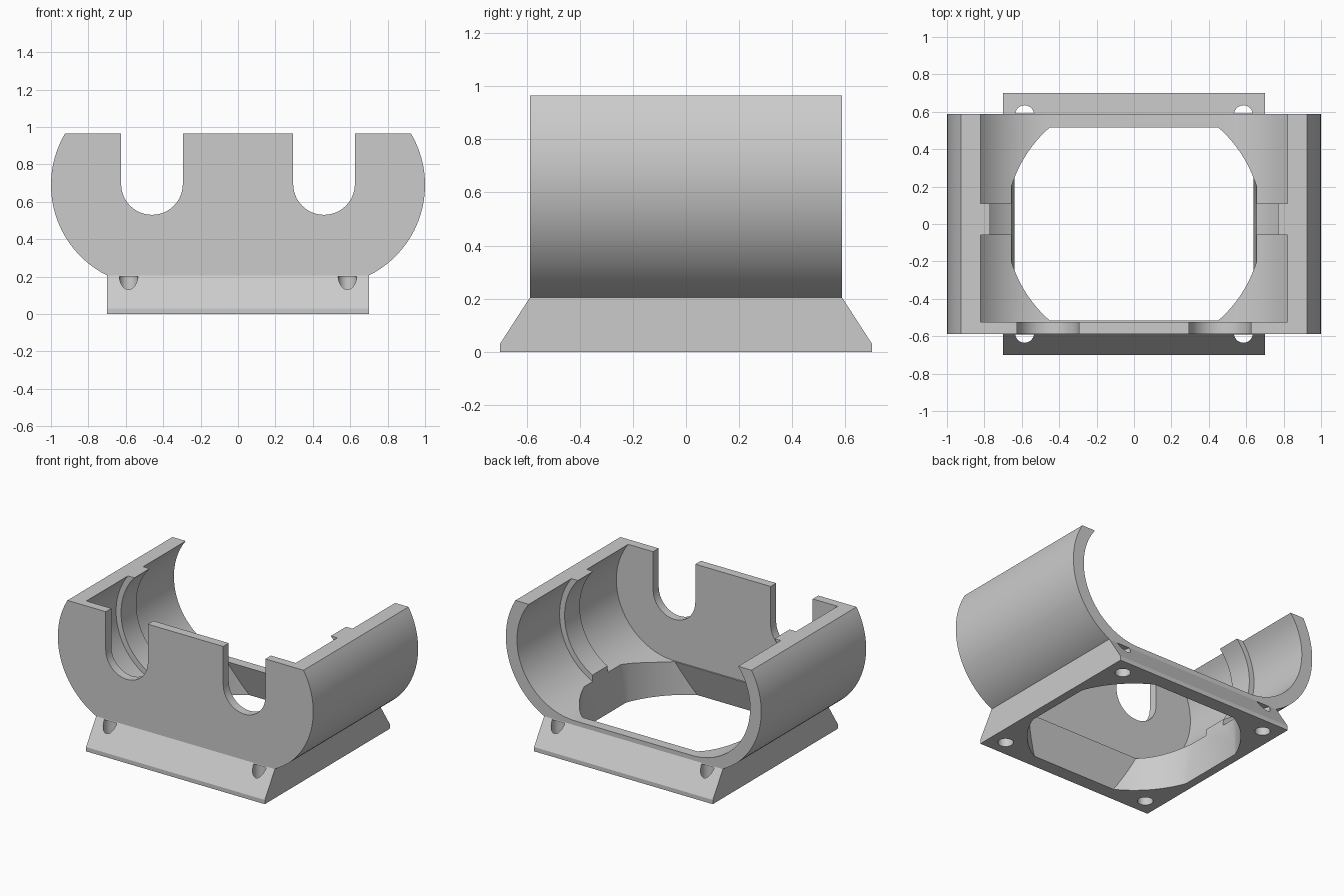
import bpy, bmesh, math
from mathutils import Vector

if "Cube" in bpy.data.objects:
    bpy.data.objects.remove(bpy.data.objects["Cube"])

CX, CZ = 0.46, 0.69          # centres of the rounded sides
TOP = 0.965                  # height of the open rim
BACK = 0.587                 # half depth of the housing

grey = bpy.data.materials.new("light_grey")
grey.use_nodes = True
grey.diffuse_color = (0.6, 0.6, 0.6, 1)
grey.node_tree.nodes["Principled BSDF"].inputs["Base Color"].default_value = (0.6, 0.6, 0.6, 1)


def finish(name, bm):
    bmesh.ops.recalc_face_normals(bm, faces=bm.faces)
    mesh = bpy.data.meshes.new(name)
    bm.to_mesh(mesh)
    bm.free()
    ob = bpy.data.objects.new(name, mesh)
    bpy.context.collection.objects.link(ob)
    mesh.materials.append(grey)
    return ob


def prism(name, pts, axis, a, b):
    """Extrude a 2D outline along y (outline in x,z) or x (outline in y,z)."""
    bm = bmesh.new()
    put = (lambda p, t: (p[0], t, p[1])) if axis == "y" else (lambda p, t: (t, p[0], p[1]))
    face = bm.faces.new([bm.verts.new(put(p, a)) for p in pts])
    new = bmesh.ops.extrude_face_region(bm, geom=[face])["geom"]
    step = Vector(put((0, 0), b - a))
    bmesh.ops.translate(bm, vec=step, verts=[v for v in new if isinstance(v, bmesh.types.BMVert)])
    return finish(name, bm)


def cylinder(bm, r, x, y, z0, z1, n):
    ret = bmesh.ops.create_cone(bm, cap_ends=True, segments=n, radius1=r, radius2=r, depth=z1 - z0)
    bmesh.ops.translate(bm, vec=(x, y, (z0 + z1) / 2), verts=ret["verts"])


def cradle(r, rise=0.0, n=40):
    """Flat-bottomed outline with round sides, cut off at the rim."""
    start = math.asin((TOP - CZ) / r)
    right = []
    for i in range(n + 1):
        t = start + (-math.pi / 2 - start) * i / n
        right.append((CX + r * math.cos(t), CZ + r * math.sin(t)))
    if rise:
        right.insert(0, (right[0][0], TOP + rise))
    return right + [(-x, z) for x, z in reversed(right)]


def combine(target, other, operation):
    mod = target.modifiers.new("combine", "BOOLEAN")
    mod.object, mod.operation, mod.solver = other, operation, "EXACT"
    dg = bpy.context.evaluated_depsgraph_get()
    mesh = bpy.data.meshes.new_from_object(target.evaluated_get(dg))
    target.modifiers.clear()
    target.data = mesh
    bpy.data.objects.remove(other)


# outer shell
housing = prism("cradle_housing", cradle(0.54), "y", -BACK, BACK)

# flared mounting foot with screw holes
foot = prism("foot", [(-0.7, 0), (0.7, 0), (0.7, 0.03), (BACK, 0.205),
                      (-BACK, 0.205), (-0.7, 0.03)], "x", -0.7, 0.7)
bm = bmesh.new()
for sx in (-1, 1):
    for sy in (-1, 1):
        cylinder(bm, 0.05, sx * 0.585, sy * 0.585, -0.1, 0.2, 32)
screw_holes = finish("screw_holes", bm)
combine(housing, foot, "UNION")
combine(housing, screw_holes, "DIFFERENCE")

# hollow interior, open at the back, leaving a narrow rib on each side
combine(housing, prism("cavity", cradle(0.414, 0.3), "y", -0.525, 0.8), "DIFFERENCE")
for a, b in ((-0.525, -0.06), (0.11, 0.8)):
    combine(housing, prism("cavity_bay", cradle(0.453, 0.35), "y", a, b), "DIFFERENCE")

# round floor opening, trimmed flat on four sides
bm = bmesh.new()
cylinder(bm, 0.685, 0, 0, -0.1, 0.5, 128)
for s in (-1, 1):
    for co, no in (((s * 0.64, 0, 0), (s * 0.3, 0, -0.015)),
                   ((0, s * 0.6, 0), (0, s * 0.237, 0.083))):
        cut = bmesh.ops.bisect_plane(bm, geom=bm.verts[:] + bm.edges[:] + bm.faces[:],
                                     plane_co=co, plane_no=no, clear_outer=True)
        edges = [e for e in cut["geom_cut"] if isinstance(e, bmesh.types.BMEdge)]
        bmesh.ops.contextual_create(bm, geom=edges)
combine(housing, finish("floor_opening", bm), "DIFFERENCE")

# two round-bottomed slots in the front wall
for s in (-1, 1):
    arc = [(s * CX + 0.165 * math.cos(math.pi * (1 + i / 24)),
            0.695 + 0.165 * math.sin(math.pi * (1 + i / 24))) for i in range(25)]
    arc += [(s * CX + 0.165, 1.2), (s * CX - 0.165, 1.2)]
    combine(housing, prism("slot", arc, "y", -0.7, -0.5245), "DIFFERENCE")

bpy.ops.object.select_all(action="DESELECT")
housing.select_set(True)
bpy.context.view_layer.objects.active = housing
bpy.ops.object.shade_smooth_by_angle(angle=math.radians(25))
